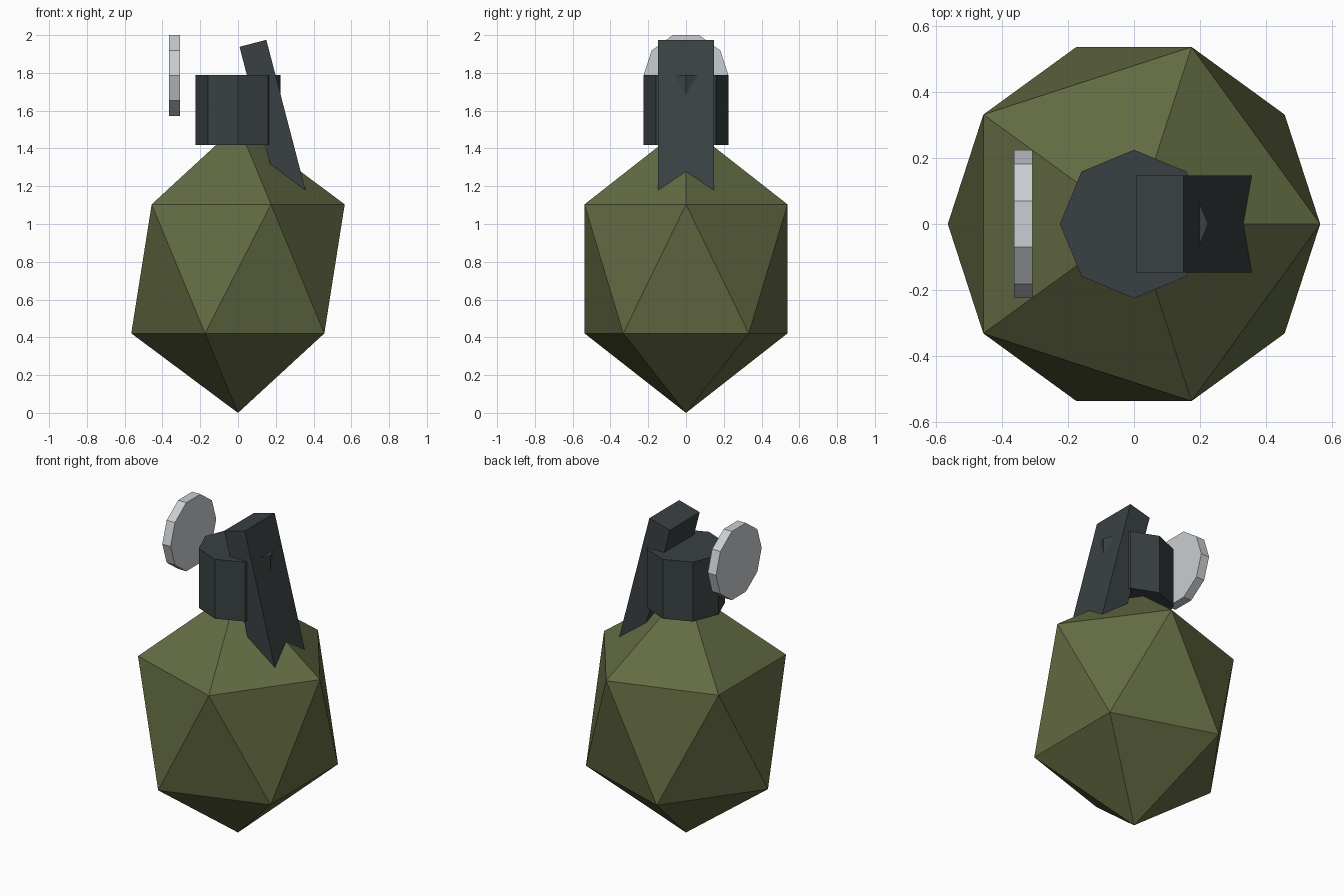
import bpy
import bmesh
from math import atan2
from mathutils import Matrix, Vector

cube = bpy.data.objects.get("Cube")
if cube:
    bpy.data.objects.remove(cube, do_unlink=True)


def material(name, color):
    mat = bpy.data.materials.new(name)
    mat.use_nodes = True
    mat.diffuse_color = (*color, 1)
    mat.node_tree.nodes["Principled BSDF"].inputs["Base Color"].default_value = (*color, 1)
    return mat


olive = material("olive green", (0.125, 0.147, 0.055))
gunmetal = material("dark gunmetal", (0.042, 0.053, 0.056))
silver = material("light silver", (0.59, 0.62, 0.64))


def add_part(name, bm, mat):
    bmesh.ops.recalc_face_normals(bm, faces=bm.faces)
    mesh = bpy.data.meshes.new(name)
    bm.to_mesh(mesh)
    bm.free()
    mesh.materials.append(mat)
    obj = bpy.data.objects.new(name, mesh)
    bpy.context.collection.objects.link(obj)
    return obj


def prism(sides, radius, depth, matrix):
    # First corner lies on the local x axis
    bm = bmesh.new()
    spin = Matrix.Rotation(0, 4, "Z")
    profile = [Matrix.Rotation(6.2831853 * i / sides, 4, "Z") @ Vector((radius, 0, -depth / 2))
               for i in range(sides)]
    base = bm.faces.new([bm.verts.new(spin @ p) for p in profile])
    top = bmesh.ops.extrude_face_region(bm, geom=[base], use_keep_orig=True)
    verts = [v for v in top["geom"] if isinstance(v, bmesh.types.BMVert)]
    bmesh.ops.translate(bm, verts=verts, vec=(0, 0, depth))
    bmesh.ops.transform(bm, matrix=matrix, verts=bm.verts)
    return bm


# Faceted body: a stretched icosahedron standing on its point
RING, HEIGHT = 0.565, 1.525
bm = bmesh.new()
bottom = bm.verts.new((0, 0, 0))
top = bm.verts.new((0, 0, HEIGHT))
upper, lower = [], []
for i in range(5):
    turn = Matrix.Rotation(6.2831853 * i / 5, 3, "Z")
    half = Matrix.Rotation(6.2831853 * (i + 0.5) / 5, 3, "Z")
    upper.append(bm.verts.new(turn @ Vector((RING, 0, 1.104))))
    lower.append(bm.verts.new(half @ Vector((RING, 0, 0.421))))
for i in range(5):
    j = (i + 1) % 5
    bm.faces.new((top, upper[i], upper[j]))
    bm.faces.new((upper[i], lower[i], upper[j]))
    bm.faces.new((lower[i], lower[j], upper[j]))
    bm.faces.new((bottom, lower[j], lower[i]))
add_part("body", bm, olive)

# Octagonal fuse housing
add_part("fuse_housing",
         prism(8, 0.225, 0.37, Matrix.Translation((0, 0, 1.603))), gunmetal)

# Slanted lever, its lower end sunk into the body
outer_top, inner_top = Vector((0.15, 0, 1.975)), Vector((0.008, 0, 1.938))
across = inner_top - outer_top
down = Vector((across.z, 0, -across.x)).normalized()
down = down if down.z < 0 else -down
length, width = 0.88, 0.294
bm = bmesh.new()
bmesh.ops.create_cube(bm, size=1)
bmesh.ops.scale(bm, vec=(across.length, width, length), verts=bm.verts)
tilt = Matrix.Rotation(atan2(-down.x, -down.z), 4, "Y")
centre = (outer_top + inner_top) / 2 + down * length / 2
bmesh.ops.transform(bm, matrix=Matrix.Translation(centre) @ tilt, verts=bm.verts)
add_part("lever", bm, gunmetal)

# Ten-sided pull disc, upright on the right side
upright = Matrix(((0, 0, 1, -0.336), (1, 0, 0, 0), (0, 1, 0, 1.786), (0, 0, 0, 1)))
add_part("pull_disc", prism(10, 0.225, 0.057, upright), silver)
